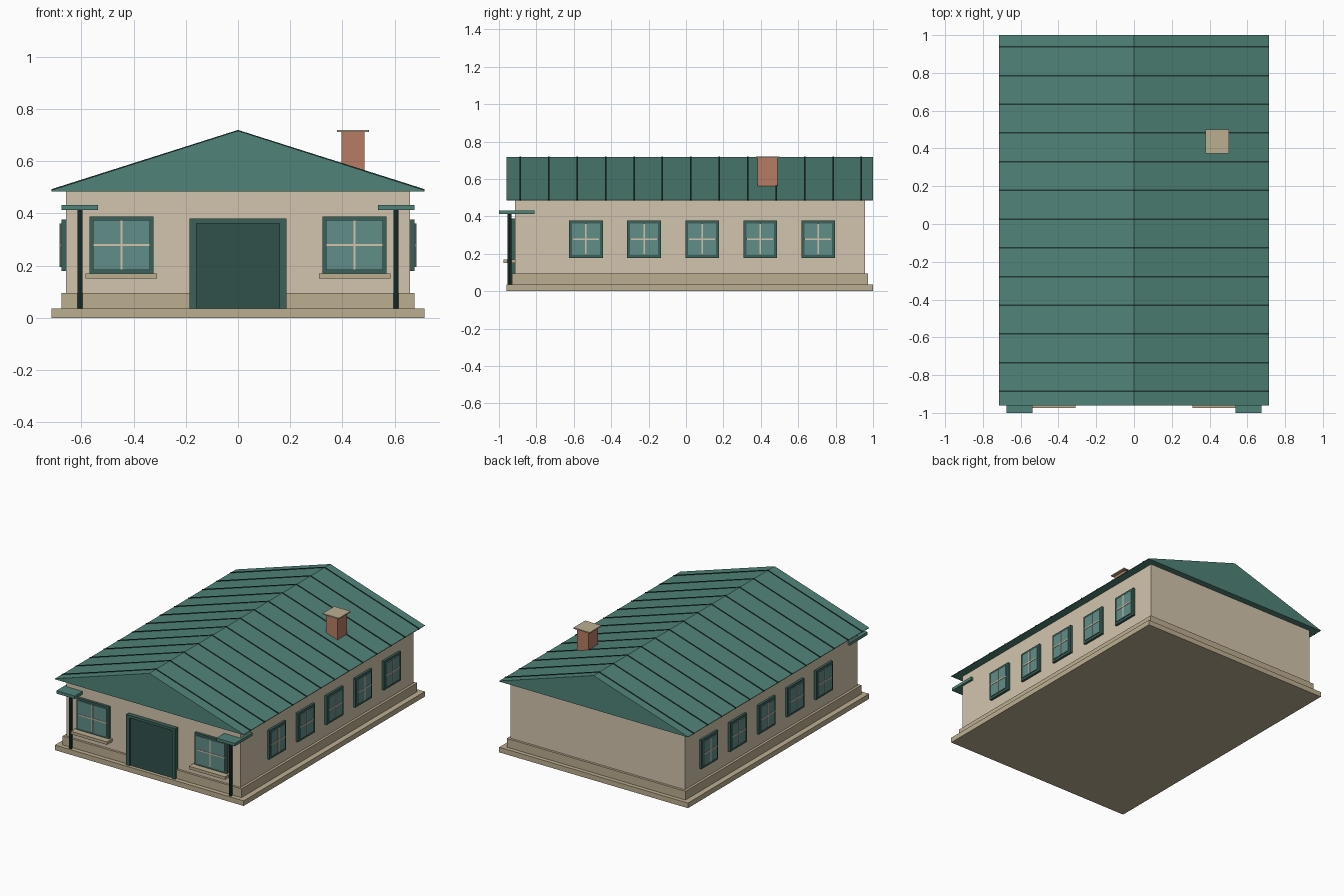
import bpy, bmesh, math
from mathutils import Vector

if "Cube" in bpy.data.objects:
    bpy.data.objects.remove(bpy.data.objects["Cube"])


def mat(name, r, g, b):
    m = bpy.data.materials.new(name)
    m.diffuse_color = (r, g, b, 1)
    m.use_nodes = True
    m.node_tree.nodes["Principled BSDF"].inputs["Base Color"].default_value = m.diffuse_color
    return m


CREAM = mat("cream_wall", 0.65, 0.56, 0.42)
STONE = mat("stone", 0.50, 0.42, 0.28)
GREEN = mat("roof_green", 0.08, 0.23, 0.19)
DARK = mat("dark_green", 0.015, 0.04, 0.035)
FRAME = mat("frame_green", 0.045, 0.12, 0.10)
DOOR = mat("door_green", 0.03, 0.08, 0.07)
GLASS = mat("glass", 0.12, 0.27, 0.25)
BRICK = mat("brick", 0.48, 0.20, 0.13)


def make(name, verts, faces, m):
    me = bpy.data.meshes.new(name)
    me.from_pydata(verts, [], faces)
    bm = bmesh.new()
    bm.from_mesh(me)
    bmesh.ops.recalc_face_normals(bm, faces=bm.faces)
    bm.to_mesh(me)
    bm.free()
    me.materials.append(m)
    ob = bpy.data.objects.new(name, me)
    bpy.context.collection.objects.link(ob)
    return ob


def prism(name, profile, y0, y1, m):
    """Extrude an (x, z) profile along y."""
    n = len(profile)
    verts = [(x, y, z) for y in (y0, y1) for x, z in profile]
    faces = [list(range(n)), list(range(n, 2 * n))]
    faces += [[i, (i + 1) % n, n + (i + 1) % n, n + i] for i in range(n)]
    return make(name, verts, faces, m)


def box(name, x0, x1, y0, y1, z0, z1, m):
    return prism(name, [(x0, z0), (x1, z0), (x1, z1), (x0, z1)], y0, y1, m)


# Stepped base and walls
box("base_slab", -0.715, 0.715, -0.96, 1.0, 0, 0.035, STONE)
box("plinth", -0.677, 0.677, -0.93, 0.972, 0.035, 0.095, STONE)
box("walls", -0.66, 0.66, -0.915, 0.956, 0.095, 0.486, CREAM)

# Gable roof with standing seams
EAVE, RIDGE, HALF = 0.485, 0.717, 0.715
prism("roof", [(-HALF, EAVE), (HALF, EAVE), (HALF, EAVE + 0.004),
               (0, RIDGE), (-HALF, EAVE + 0.004)], -0.96, 1.0, GREEN)
for i in range(13):
    y = -0.886 + i * 0.152
    prism("roof_seam", [(-HALF, EAVE - 0.002), (0, RIDGE - 0.004), (HALF, EAVE - 0.002),
                        (HALF, EAVE + 0.008), (0, RIDGE + 0.003), (-HALF, EAVE + 0.008)],
          y - 0.004, y + 0.004, DARK)

# Chimney
box("chimney", 0.397, 0.485, 0.383, 0.488, 0.49, 0.713, BRICK)
box("chimney_cap", 0.379, 0.503, 0.373, 0.50, 0.712, 0.72, STONE)

# Door with surround
box("door_panel", -0.165, 0.165, -0.937, -0.91, 0.035, 0.365, DOOR)
for s in (-1, 1):
    a, b = sorted((s * 0.16, s * 0.186))
    box("door_jamb", a, b, -0.945, -0.91, 0.035, 0.38, FRAME)
box("door_lintel", -0.16, 0.16, -0.945, -0.91, 0.362, 0.38, FRAME)


def window(place, w, h, rim, depth, zc):
    """Window in local axes: u along the wall, d outward from the wall."""
    def part(name, u0, u1, d0, d1, z0, z1, m):
        p, q = place(u0, d0), place(u1, d1)
        (xa, xb), (ya, yb) = sorted((p[0], q[0])), sorted((p[1], q[1]))
        box(name, xa, xb, ya, yb, zc + z0, zc + z1, m)
    part("window_frame", -w, w, -0.01, depth, -h, h, FRAME)
    iw, ih = w - rim, h - rim
    part("window_glass", -iw, iw, 0, depth + 0.006, -ih, ih, GLASS)
    part("window_bar_upright", -0.004, 0.004, 0, depth + 0.009, -ih, ih, CREAM)
    part("window_bar_cross", -iw, iw, 0, depth + 0.009, -0.004, 0.004, CREAM)


for s in (-1, 1):
    # Front window with sill
    window(lambda u, d: (s * 0.447 + u, -0.915 - d), 0.123, 0.109, 0.014, 0.018, 0.279)
    a, b = sorted((s * 0.31, s * 0.584))
    box("window_sill", a, b, -0.975, -0.91, 0.15, 0.17, STONE)
    # Five side windows
    for i in range(5):
        window(lambda u, d: (s * (0.66 + d), -0.535 + 0.3105 * i + u),
               0.09, 0.099, 0.016, 0.016, 0.278)
    # Corner canopy and slim post
    a, b = sorted((s * 0.537, s * 0.676))
    box("corner_canopy", a, b, -1.0, -0.81, 0.413, 0.433, GREEN)
    r, n = 0.01, 8
    ring = [(s * 0.606 + r * math.cos(2 * math.pi * k / n),
             -0.944 + r * math.sin(2 * math.pi * k / n)) for k in range(n)]
    verts = [(x, y, z) for z in (0.035, 0.413) for x, y in ring]
    faces = [list(range(n)), list(range(n, 2 * n))]
    faces += [[k, (k + 1) % n, n + (k + 1) % n, n + k] for k in range(n)]
    make("corner_post", verts, faces, DARK)
